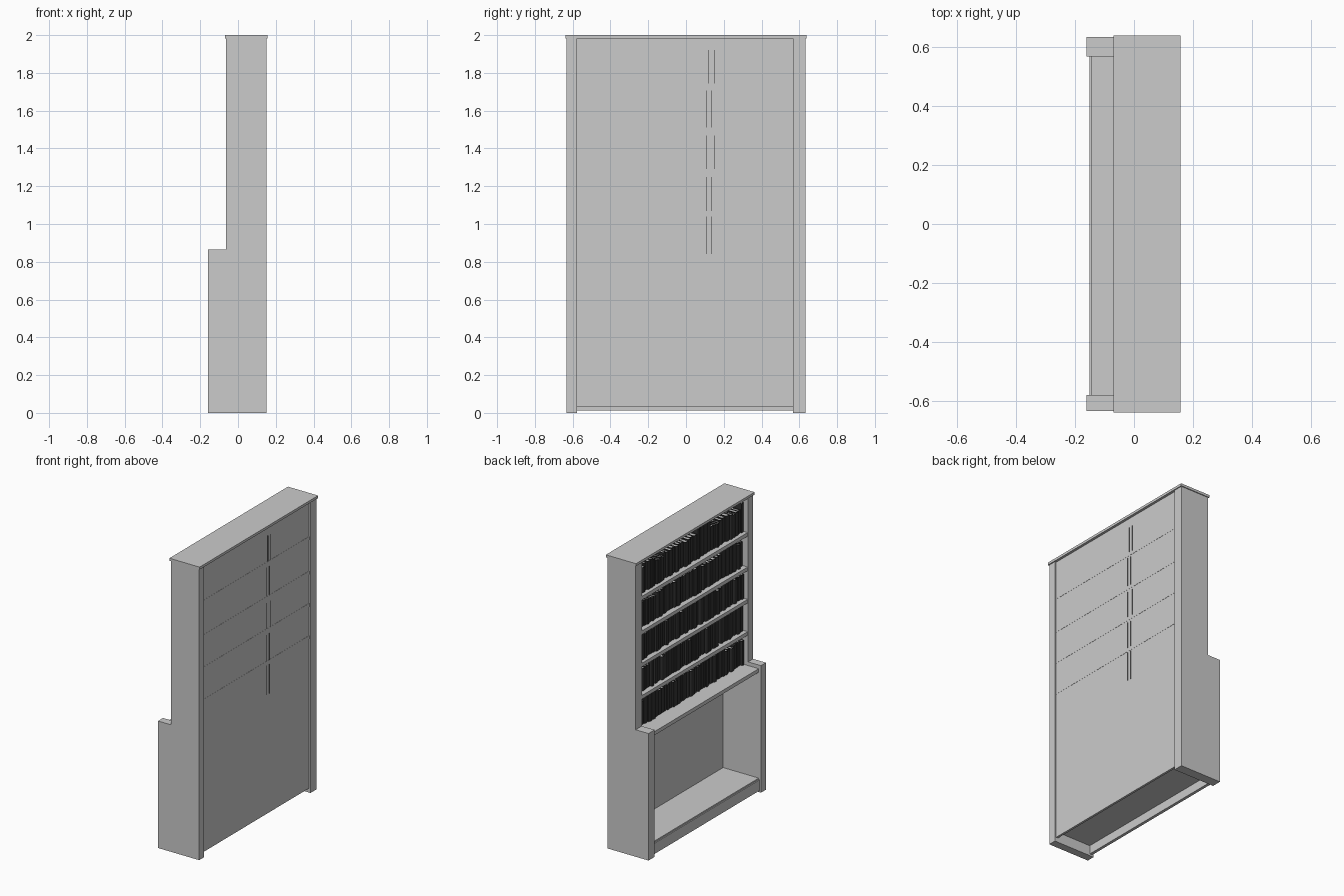
import bpy, bmesh, math, random

if "Cube" in bpy.data.objects:
    bpy.data.objects.remove(bpy.data.objects["Cube"])

random.seed(4)
Y0, Y1 = -0.578, 0.566          # inner faces of the two sides
BACK = 0.14                     # outer face of the back panel


def prism(bm, pts, z0, z1, mat=0):
    """Extrude a counter-clockwise XY outline from z0 to z1."""
    low = [bm.verts.new((x, y, z0)) for x, y in pts]
    face = bm.faces.new(low)
    face.material_index = mat
    res = bmesh.ops.extrude_face_region(bm, geom=[face], use_keep_orig=True)
    new = [v for v in res["geom"] if isinstance(v, bmesh.types.BMVert)]
    bmesh.ops.translate(bm, verts=new, vec=(0, 0, z1 - z0))
    for v in new:
        for f in v.link_faces:
            f.material_index = mat


def rect(x0, x1, y0, y1):
    return [(x0, y0), (x1, y0), (x1, y1), (x0, y1)]


def finish(bm, name, mats=()):
    bmesh.ops.recalc_face_normals(bm, faces=bm.faces[:])
    me = bpy.data.meshes.new(name)
    bm.to_mesh(me)
    bm.free()
    for m in mats:
        me.materials.append(m)
    ob = bpy.data.objects.new(name, me)
    bpy.context.collection.objects.link(ob)
    return ob


def board(name, x0, x1, y0, y1, z0, z1):
    bm = bmesh.new()
    prism(bm, rect(x0, x1, y0, y1), z0, z1)
    return finish(bm, name)


def side(name, y0, y1):
    """Stepped side: deep below, shallow above."""
    bm = bmesh.new()
    prof = [(-0.16, 0), (0.15, 0), (0.15, 1.985), (-0.063, 1.985),
            (-0.063, 0.865), (-0.16, 0.865)]
    a = bm.faces.new([bm.verts.new((x, y0, z)) for x, z in prof])
    r = bmesh.ops.extrude_face_region(bm, geom=[a], use_keep_orig=True)
    bmesh.ops.translate(bm, vec=(0, y1 - y0, 0),
                        verts=[v for v in r["geom"] if isinstance(v, bmesh.types.BMVert)])
    return finish(bm, name)


def material(name, c):
    m = bpy.data.materials.new(name)
    m.diffuse_color = (*c, 1)
    m.use_nodes = True
    m.node_tree.nodes["Principled BSDF"].inputs["Base Color"].default_value = m.diffuse_color
    return m


# Carcass
side("left_side", Y1, 0.632)
side("right_side", -0.632, Y0)
board("top_cap", -0.07, 0.157, -0.638, 0.638, 1.983, 2.0)
board("back_panel", 0.125, BACK, Y0, Y1, 0.03, 1.983)
board("counter", -0.143, 0.139, Y0, Y1, 0.815, 0.84)
board("bottom_shelf", -0.143, 0.126, Y0, Y1, 0.07, 0.095)
board("plinth", -0.15, -0.13, Y0, Y1, 0.012, 0.085)

# Upper shelves
levels = [0.84, 1.07, 1.29, 1.51, 1.745]
for i, z in enumerate(levels[1:]):
    board(f"shelf_{i + 1}", -0.06, BACK + 0.001, Y0, Y1, z - 0.025, z)

# Books: wrapped cover with a rounded spine, and an inset page block
cover = material("book_cover", (0.03, 0.03, 0.03))
paper = material("book_pages", (0.85, 0.86, 0.84))


def book(bm, x, y0, y1, z, depth, h):
    t = 0.003
    mid, half = (y0 + y1) / 2, (y1 - y0) / 2
    bulge = min(0.006, half * 0.5)

    def arc(r, off):
        return [(x + bulge + off - bulge * math.sin(math.pi * k / 6),
                 mid + r * math.cos(math.pi * k / 6)) for k in range(7)]
    outer = arc(half, 0)
    inner = arc(half - t, t)[::-1]
    xe = x + depth
    prism(bm, [(xe, y1)] + outer + [(xe, y0), (xe, y0 + t)] + inner + [(xe, y1 - t)],
          z, z + h, 0)
    prism(bm, rect(x + bulge + t, xe - 0.004, y0 + t, y1 - t), z + 0.003, z + h - 0.004, 1)


def fill(bm, start, end, z, hmin, hmax, gap=None):
    """Runs of similar books from start to end along y."""
    y, run = start, 0
    while end - y > 0.012:
        if run == 0:
            run = random.randint(1, 4)
            h0 = random.uniform(hmin, hmax)
            d0 = random.uniform(0.11, 0.15)
            w0 = random.uniform(0.018, 0.036)
        w = min(w0 * random.uniform(0.85, 1.15), end - y)
        if gap and y < gap < y + w:
            y += 0.028
            gap = None
            continue
        book(bm, -0.03 + random.uniform(-0.008, 0.008), y, y + w - 0.0006, z, d0,
             min(h0 + random.uniform(-0.004, 0.004), hmax))
        y += w
        run -= 1


# One deep book per row reaches through the back panel: y range and height
deep = [(0.105, 0.137, 0.2), (0.105, 0.137, 0.18), (0.105, 0.152, 0.178),
        (0.105, 0.137, 0.198), (0.12, 0.152, 0.175)]
for i, (z, (a, b, h)) in enumerate(zip(levels, deep)):
    bm = bmesh.new()
    hmax = 0.21 if i == 4 else 0.19
    fill(bm, Y0 + 0.001, a - 0.001, z, 0.155, hmax, -0.32 if i == 1 else None)
    book(bm, -0.035, a, b, z, BACK + 0.002 + 0.035, h)
    fill(bm, b + 0.001, Y1 - 0.001, z, 0.155, hmax)
    finish(bm, f"book_row_{i + 1}", (cover, paper))
